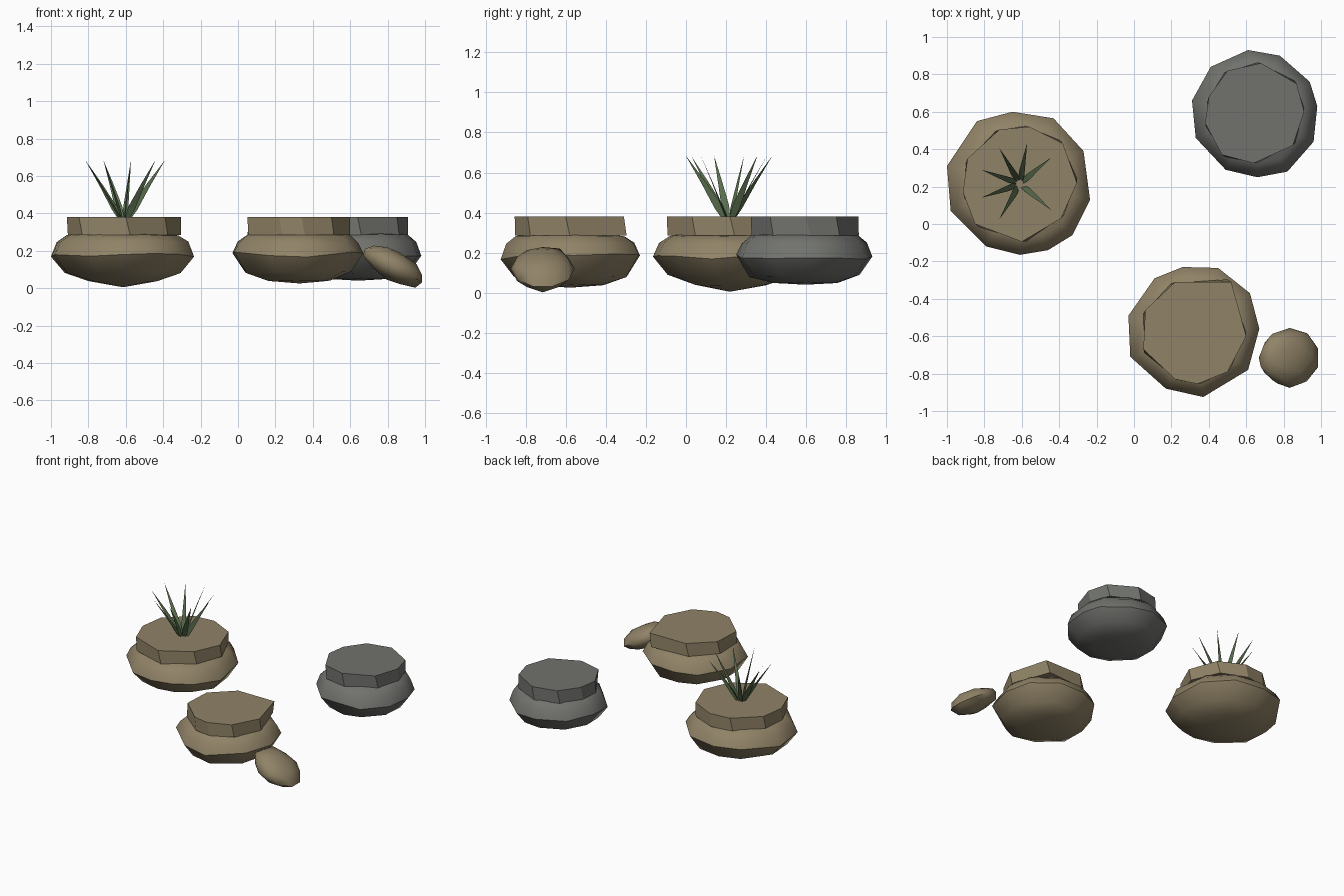
import bpy, bmesh, math, random
from mathutils import Vector, Matrix

cube = bpy.data.objects.get("Cube")
if cube:
    bpy.data.objects.remove(cube, do_unlink=True)

random.seed(4)


def make_material(name, red, green, blue):
    mat = bpy.data.materials.new(name)
    mat.use_nodes = True
    colour = (red, green, blue, 1)
    mat.diffuse_color = colour
    mat.node_tree.nodes["Principled BSDF"].inputs["Base Color"].default_value = colour
    return mat


tan = make_material("tan_stone", 0.28, 0.225, 0.135)
grey = make_material("grey_stone", 0.165, 0.17, 0.155)
green = make_material("leaf_green", 0.1, 0.155, 0.075)


def finish(bm, name, mat, smooth_angle=None):
    """Turn a bmesh into a named object with one material."""
    mesh = bpy.data.meshes.new(name)
    bm.to_mesh(mesh)
    bm.free()
    mesh.materials.append(mat)
    obj = bpy.data.objects.new(name, mesh)
    bpy.context.collection.objects.link(obj)
    if smooth_angle:
        bpy.ops.object.select_all(action="DESELECT")
        obj.select_set(True)
        bpy.context.view_layer.objects.active = obj
        bpy.ops.object.shade_smooth_by_angle(angle=math.radians(smooth_angle))
    return obj


def loft(bm, rings):
    """Skin a stack of rings that have the same number of corners."""
    loops = [[bm.verts.new(p) for p in ring] for ring in rings]
    for low, high in zip(loops, loops[1:]):
        for i in range(len(low)):
            j = (i + 1) % len(low)
            bm.faces.new((low[i], low[j], high[j], high[i]))
    return loops


def close(bm):
    bmesh.ops.recalc_face_normals(bm, faces=bm.faces)


def stone_body(name, outline, centre, bottom, mat):
    """Squashed boulder: an irregular outline scaled up a rounded profile."""
    mid = Vector((*centre, 0))
    profile = [(0.48, 0.04, 0.004), (0.81, 0.085, 0.008), (1, 0.18, 0.014),
               (0.92, 0.245, 0.005), (0.78, 0.285, 0.004)]
    rings = []
    for scale, height, wobble in profile:
        height = max(height, bottom + 0.012)
        ring = []
        for x, y in outline:
            p = mid + (Vector((x, y, 0)) - mid) * scale
            p.z = height + random.uniform(-wobble, wobble)
            ring.append(p)
        rings.append(ring)
    bm = bmesh.new()
    loops = loft(bm, rings)
    # Pointed underside and a shallow top hidden by the cap
    for loop, z in ((loops[0], bottom), (loops[-1], 0.32)):
        tip = bm.verts.new((mid.x, mid.y, z))
        for i in range(len(loop)):
            bm.faces.new((loop[i], loop[(i + 1) % len(loop)], tip))
    close(bm)
    return finish(bm, name, mat, 50)


def stone_cap(name, outline, mat):
    """Flat polygonal slab, slightly twisted between bottom and top."""
    mid = sum((Vector((x, y, 0)) for x, y in outline), Vector()) / len(outline)
    turn = Matrix.Rotation(math.radians(4), 3, "Z")
    top = [Vector((x, y, 0.38)) for x, y in outline]
    base = [mid + turn @ (Vector((x, y, 0)) - mid) for x, y in outline]
    for p in base:
        p.z = 0.285
    bm = bmesh.new()
    loops = loft(bm, [base, top])
    for loop in loops:
        bm.faces.new(loop)
    close(bm)
    return finish(bm, name, mat)


# Planted pot
stone_body("planted_pot_body",
           [(-.65, .6), (-.43, .565), (-.27, .39), (-.235, .13), (-.33, -.06), (-.46, -.14),
            (-.61, -.165), (-.79, -.12), (-.98, .07), (-1, .31), (-.84, .55)],
           (-.615, .22), 0.005, tan)
stone_cap("planted_pot_cap",
          [(-.72, .505), (-.56, .52), (-.38, .43), (-.305, .22), (-.39, .03),
           (-.6, -.095), (-.85, 0), (-.915, .17), (-.89, .35)], tan)

# Front pot
stone_body("front_pot_body",
           [(.26, -.23), (.45, -.235), (.62, -.37), (.67, -.56), (.61, -.78),
            (.37, -.925), (.17, -.88), (-.02, -.71), (-.03, -.49), (.11, -.29)],
           (.33, -.58), 0.025, tan)
stone_cap("front_pot_cap",
          [(.22, -.31), (.52, -.31), (.6, -.6), (.5, -.79), (.34, -.855),
           (.22, -.83), (.05, -.67), (.06, -.46)], tan)

# Back pot
stone_body("back_pot_body",
           [(.61, .93), (.78, .9), (.94, .76), (.98, .63), (.96, .44), (.82, .28),
            (.66, .25), (.49, .29), (.33, .46), (.31, .66), (.41, .84)],
           (.645, .595), 0.04, grey)
stone_cap("back_pot_cap",
          [(.5, .82), (.68, .86), (.87, .75), (.91, .6), (.85, .42),
           (.64, .325), (.47, .37), (.38, .54), (.4, .68)], grey)

# Small tilted pebble
bm = bmesh.new()
bmesh.ops.create_icosphere(bm, subdivisions=2, radius=1)
for v in bm.verts:
    v.co *= random.uniform(0.95, 1.05)
place = (Matrix.Translation((0.832, -0.715, 0.12))
         @ Matrix.Rotation(math.radians(30), 4, "Y")
         @ Matrix.Diagonal((0.18, 0.155, 0.08, 1)))
bmesh.ops.transform(bm, matrix=place, verts=bm.verts)
finish(bm, "pebble", tan, 50)

# Spiky plant: nine blades fanned around the pot, two of them on edge
bm = bmesh.new()
blades = 9
for i in range(blades):
    angle = math.tau * i / blades
    out = Vector((math.cos(angle), math.sin(angle), 0))
    side = Vector((-out.y, out.x, 0))
    roll = math.radians(90 if i in (0, 7) else 35)
    lean = (out * 0.22 + Vector((0, 0, 0.31))).normalized()
    across = side * math.cos(roll) + side.cross(lean) * math.sin(roll)
    root = Vector((-0.61, 0.215, 0))
    rows = []
    for reach, z, half in ((0.02, 0.37, 0.013), (0.055, 0.43, 0.02), (0.13, 0.55, 0.011)):
        spine = root + out * reach + Vector((0, 0, z))
        rows.append([bm.verts.new(spine + across * s * half) for s in (-1, 1)])
    tip = bm.verts.new(root + out * 0.22 + Vector((0, 0, 0.685)))
    for low, high in zip(rows, rows[1:]):
        bm.faces.new((low[0], low[1], high[1], high[0]))
    bm.faces.new((rows[-1][0], rows[-1][1], tip))
finish(bm, "spiky_plant", green)
